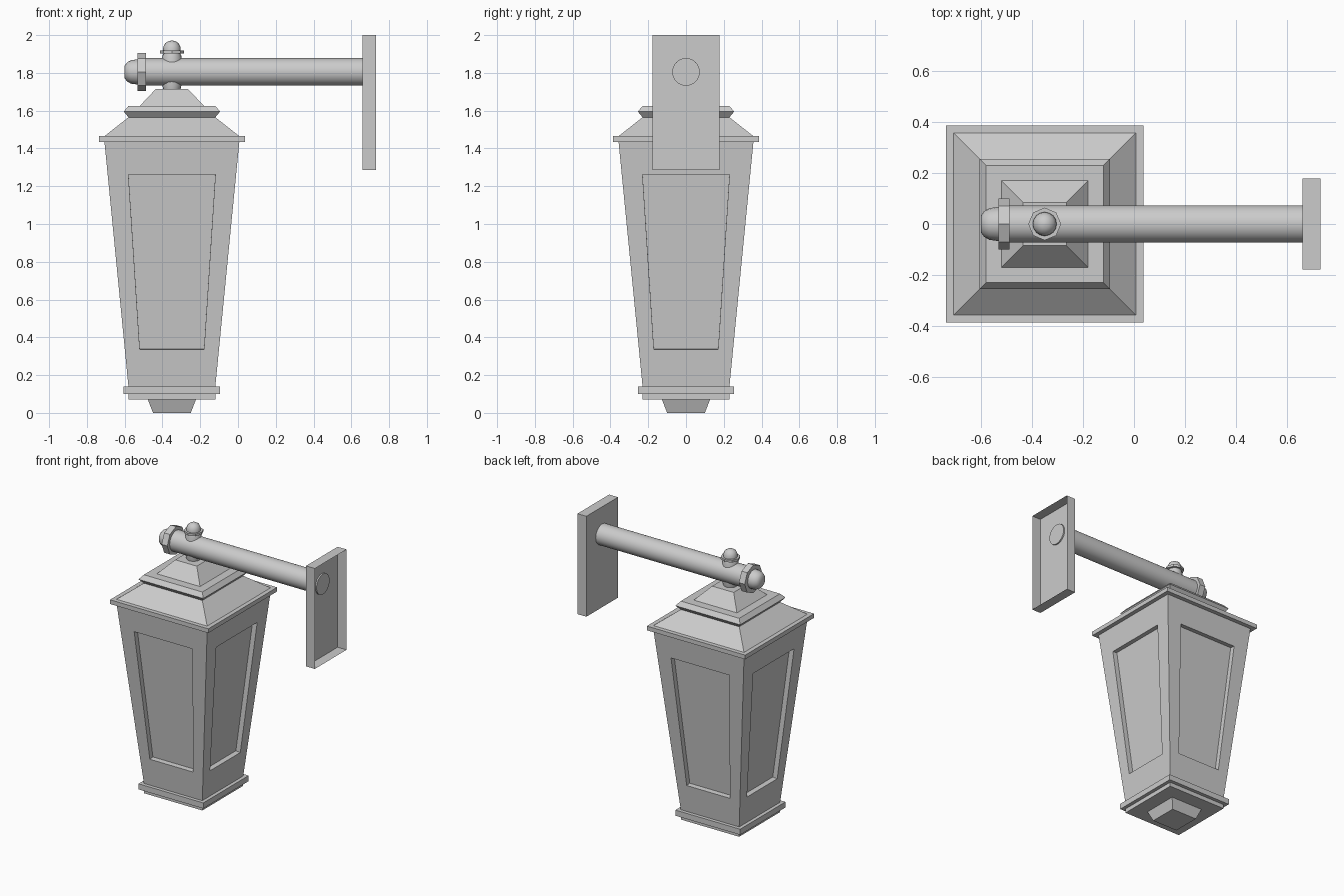
import bpy, bmesh, math
from mathutils import Vector, Matrix

if "Cube" in bpy.data.objects:
    bpy.data.objects.remove(bpy.data.objects["Cube"], do_unlink=True)

GREY = (0.6, 0.6, 0.6, 1.0)
metal = bpy.data.materials.new("grey metal")
metal.use_nodes = True
metal.diffuse_color = GREY
metal.node_tree.nodes["Principled BSDF"].inputs["Base Color"].default_value = GREY

CX = -0.35      # lantern centre in x
ARM_Z = 1.805   # arm centre height


def finish(name, bm, smooth=False):
    bmesh.ops.remove_doubles(bm, verts=bm.verts, dist=1e-5)
    bmesh.ops.recalc_face_normals(bm, faces=bm.faces)
    mesh = bpy.data.meshes.new(name)
    bm.to_mesh(mesh)
    bm.free()
    mesh.materials.append(metal)
    obj = bpy.data.objects.new(name, mesh)
    bpy.context.collection.objects.link(obj)
    if smooth:
        bpy.ops.object.select_all(action='DESELECT')
        obj.select_set(True)
        bpy.context.view_layer.objects.active = obj
        bpy.ops.object.shade_smooth_by_angle(angle=math.radians(40))
    return obj


def loft(name, profile, sides, matrix, square=False, smooth=False):
    """Sweep (radius, height) points around z; square uses half-widths."""
    bm = bmesh.new()
    rings = []
    for r, h in profile:
        if square:
            r *= math.sqrt(2)
        start = math.pi / 4 if square else 0
        rings.append([bm.verts.new(matrix @ Vector((
            r * math.cos(start + math.tau * k / sides),
            r * math.sin(start + math.tau * k / sides), h)))
            for k in range(sides)])
    for a, b in zip(rings, rings[1:]):
        for k in range(sides):
            n = (k + 1) % sides
            bm.faces.new((a[k], a[n], b[n], b[k]))
    bm.faces.new(rings[0])
    bm.faces.new(rings[-1])
    return finish(name, bm, smooth)


upright = Matrix.Translation((CX, 0, 0))
# local z runs along world +x
along_arm = Matrix.Translation((0, 0, ARM_Z)) @ Matrix.Rotation(math.pi / 2, 4, 'Y')

# Square base, foot and roof tiers
loft("foot", [(0.10, 0.0), (0.127, 0.07)], 4, upright, square=True)
loft("base_step", [(0.23, 0.07), (0.23, 0.10)], 4, upright, square=True)
loft("base_plate", [(0.255, 0.10), (0.255, 0.14)], 4, upright, square=True)
loft("eave_plate", [(0.387, 1.435), (0.387, 1.465)], 4, upright, square=True)
loft("lower_roof", [(0.357, 1.465), (0.23, 1.565)], 4, upright, square=True)
loft("roof_moulding", [(0.23, 1.565), (0.255, 1.595), (0.23, 1.625)], 4, upright, square=True)
loft("upper_roof", [(0.17, 1.625), (0.085, 1.715)], 4, upright, square=True)


# Tapered body with a recessed panel on each side
def body_half(z):
    return 0.23 + (z - 0.14) / (1.435 - 0.14) * (0.357 - 0.23)


def side_quad(corners):
    return [Vector((x, -body_half(z), z)) for x, z in corners]


bm = bmesh.new()
outer = side_quad([(-0.23, 0.14), (0.23, 0.14), (0.357, 1.435), (-0.357, 1.435)])
inner = side_quad([(-0.17, 0.335), (0.17, 0.335), (0.23, 1.262), (-0.23, 1.262)])
normal = (outer[1] - outer[0]).cross(outer[3] - outer[0]).normalized()
deep = [p - normal * 0.035 for p in inner]
for q in range(4):
    turn = upright @ Matrix.Rotation(q * math.pi / 2, 4, 'Z')
    loops = [[bm.verts.new(turn @ p) for p in quad] for quad in (outer, inner, deep)]
    for a, b in zip(loops, loops[1:]):
        for k in range(4):
            n = (k + 1) % 4
            bm.faces.new((a[k], a[n], b[n], b[k]))
    bm.faces.new(loops[2])
bmesh.ops.remove_doubles(bm, verts=bm.verts, dist=1e-5)
# close the two open ends
bmesh.ops.holes_fill(bm, edges=[e for e in bm.edges if e.is_boundary], sides=4)
finish("lantern_body", bm)

# Arm with collar and rounded end
loft("arm", [(0.073, -0.51), (0.073, 0.67)], 32, along_arm, smooth=True)
loft("arm_collar", [(0.10, -0.532), (0.10, -0.487)], 8, along_arm)
loft("arm_end_cap", [(0.033, -0.60), (0.050, -0.588), (0.062, -0.567), (0.067, -0.53)],
     16, along_arm, smooth=True)

# Hanging stem and finial through the arm
loft("hanger_stem", [(0.045, 1.71), (0.052, 1.74), (0.052, 1.885), (0.045, 1.903)],
     16, upright, smooth=True)
loft("finial_flange", [(0.064, 1.902), (0.064, 1.918)], 8, upright)
loft("finial_knob", [(0.047, 1.915), (0.046, 1.935), (0.036, 1.957), (0.018, 1.968),
                     (0.004, 1.971)], 16, upright, smooth=True)

# Wall plate: shallow box, open towards the wall
bm = bmesh.new()
bmesh.ops.create_cube(bm, size=1, matrix=Matrix.Translation((0.695, 0, 1.6425))
                      @ Matrix.Diagonal((0.07, 0.356, 0.715, 1)))
bmesh.ops.delete(bm, geom=[f for f in bm.faces if f.calc_center_median().x > 0.72],
                 context='FACES_ONLY')
finish("wall_plate", bm)
